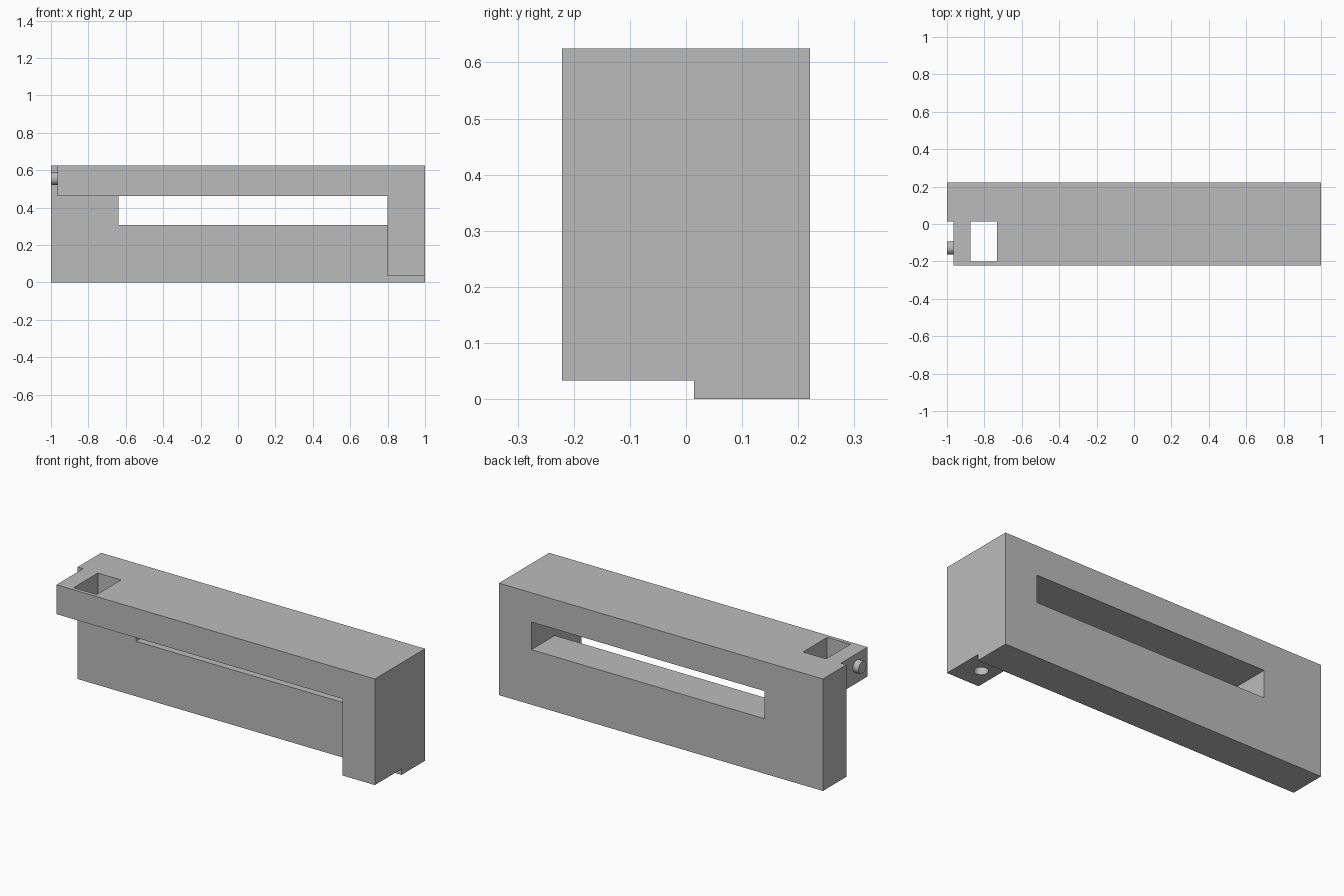
import bpy, bmesh, math
from mathutils import Matrix

if "Cube" in bpy.data.objects:
    bpy.data.objects.remove(bpy.data.objects["Cube"])

grey = bpy.data.materials.new("plain grey")
grey.diffuse_color = (0.5, 0.5, 0.5, 1)
grey.use_nodes = True
grey.node_tree.nodes["Principled BSDF"].inputs["Base Color"].default_value = grey.diffuse_color


def finish(name, bm):
    mesh = bpy.data.meshes.new(name)
    bm.to_mesh(mesh)
    bm.free()
    obj = bpy.data.objects.new(name, mesh)
    bpy.context.collection.objects.link(obj)
    mesh.materials.append(grey)
    return obj


def box(name, x, y, z):
    bm = bmesh.new()
    bmesh.ops.create_cube(bm, size=1)
    for v in bm.verts:
        for i, (lo, hi) in enumerate((x, y, z)):
            v.co[i] = hi if v.co[i] > 0 else lo
    return finish(name, bm)


def cylinder(name, centre, radius, depth, axis="Z"):
    bm = bmesh.new()
    turn = Matrix.Rotation(math.pi / 2, 4, "Y") if axis == "X" else Matrix()
    bmesh.ops.create_cone(bm, cap_ends=True, segments=48, radius1=radius, radius2=radius,
                          depth=depth, matrix=Matrix.Translation(centre) @ turn)
    return finish(name, bm)


def combine(obj, other, operation):
    mod = obj.modifiers.new(other.name, "BOOLEAN")
    mod.operation = operation
    mod.solver = "EXACT"
    mod.object = other
    bpy.context.view_layer.objects.active = obj
    bpy.ops.object.modifier_apply(modifier=mod.name)
    bpy.data.objects.remove(other)


FRONT, STEP, BACK = -0.221, 0.014, 0.221
TOP, BAR_BOTTOM = 0.625, 0.461

# back plate, joined by the overhanging front bar and its end leg
body = box("body", (-1, 1), (STEP, BACK), (0, TOP))
combine(body, box("front_bar", (-0.966, 1), (FRONT, STEP + 0.1), (BAR_BOTTOM, TOP)), "UNION")
combine(body, box("end_leg", (0.8, 1), (FRONT, STEP + 0.1), (0.033, TOP)), "UNION")

# long slot through the plate, square pocket through the bar, round socket in the leg
combine(body, box("slot", (-0.64, 0.8), (STEP - 0.05, BACK + 0.1), (0.307, BAR_BOTTOM)), "DIFFERENCE")
combine(body, box("pocket", (-0.875, -0.732), (-0.2, STEP), (0.4, TOP + 0.1)), "DIFFERENCE")
combine(body, cylinder("socket", (0.885, -0.1, 0.033), 0.036, 0.1), "DIFFERENCE")

# round peg on the end of the bar
peg = cylinder("peg", (-0.98, -0.128, 0.555), 0.035, 0.04, "X")

for obj in (body, peg):
    bpy.ops.object.select_all(action="DESELECT")
    obj.select_set(True)
    bpy.context.view_layer.objects.active = obj
    bpy.ops.object.shade_smooth_by_angle(angle=math.radians(30))
